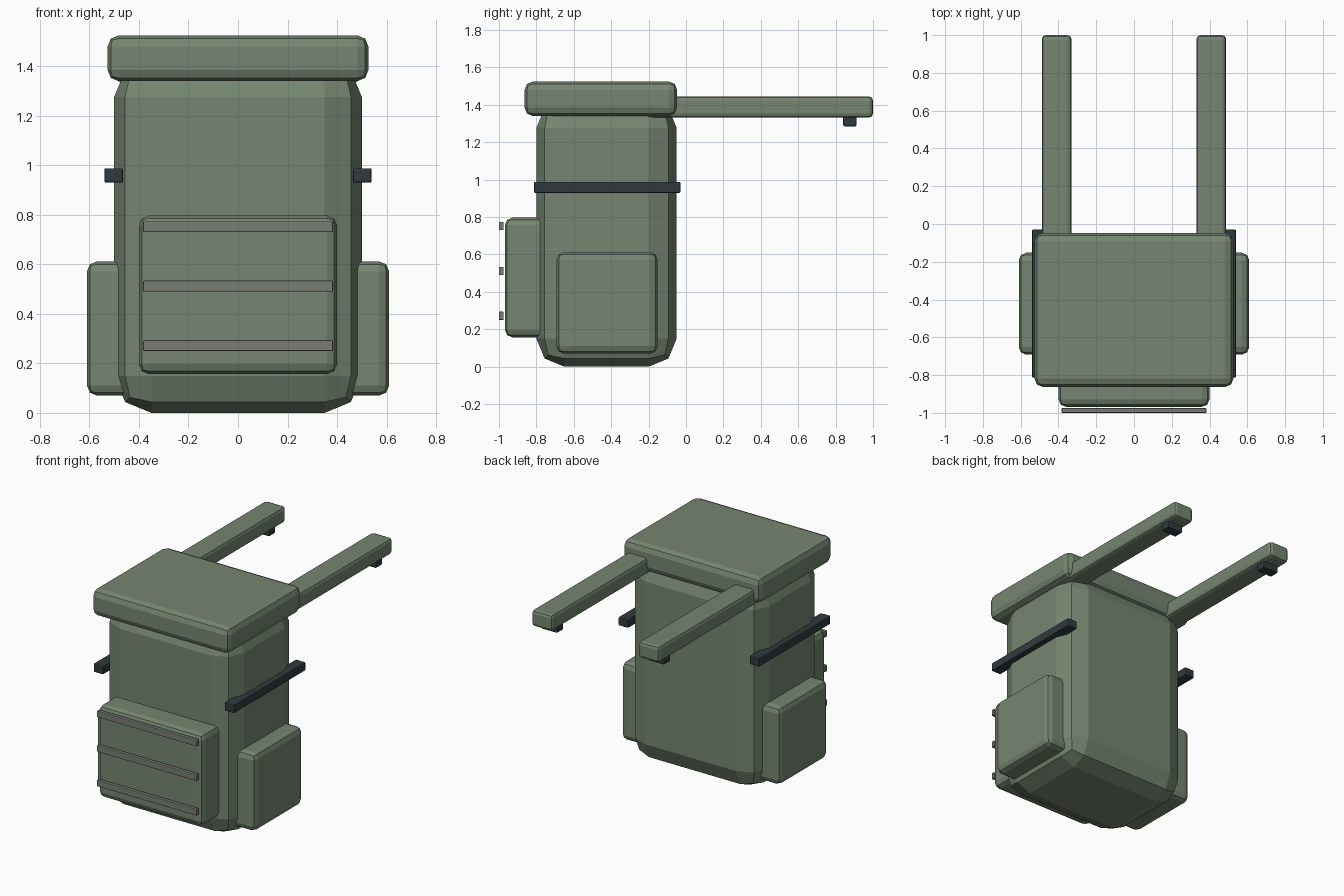
import bpy, bmesh
from mathutils import Vector

if "Cube" in bpy.data.objects:
    bpy.data.objects.remove(bpy.data.objects["Cube"])


def material(name, rgb):
    m = bpy.data.materials.new(name)
    m.diffuse_color = (*rgb, 1)
    m.use_nodes = True
    m.node_tree.nodes["Principled BSDF"].inputs["Base Color"].default_value = m.diffuse_color
    return m


canvas = material("green_canvas", (0.18, 0.235, 0.165))
webbing = material("dark_webbing", (0.03, 0.042, 0.048))
trim = material("grey_trim", (0.19, 0.205, 0.175))


def box(name, x, y, z, bevel, mat, segments=2):
    """Rounded box spanning the given (min, max) ranges."""
    lo, hi = Vector((x[0], y[0], z[0])), Vector((x[1], y[1], z[1]))
    size, mid = hi - lo, (lo + hi) / 2
    bm = bmesh.new()
    bmesh.ops.create_cube(bm, size=1)
    for v in bm.verts:
        v.co = Vector(a * b for a, b in zip(v.co, size))
    bmesh.ops.bevel(bm, geom=bm.edges[:], offset=bevel, segments=segments,
                    profile=0.5, affect='EDGES', clamp_overlap=True)
    mesh = bpy.data.meshes.new(name)
    bm.to_mesh(mesh)
    bm.free()
    mesh.materials.append(mat)
    ob = bpy.data.objects.new(name, mesh)
    ob.location = mid
    bpy.context.collection.objects.link(ob)
    return ob


def pair(name, x, *args, **kw):
    """Box on the right side and its mirror on the left."""
    box("right_" + name, x, *args, **kw)
    box("left_" + name, (-x[1], -x[0]), *args, **kw)


# Main bag and lid
box("main_bag", (-0.5, 0.5), (-0.8, -0.05), (0, 1.427), 0.15, canvas)
box("top_lid", (-0.527, 0.527), (-0.863, -0.047), (1.34, 1.525), 0.045, canvas)

# Pockets
box("front_pocket", (-0.4, 0.4), (-0.968, -0.7), (0.157, 0.797), 0.04, canvas)
pair("side_pocket", (0.41, 0.61), (-0.692, -0.152), (0.07, 0.612), 0.04, canvas)

# Horizontal trim strips across the front pocket
for i, z in enumerate((0.272, 0.512, 0.752)):
    box(f"pocket_strip_{i + 1}", (-0.383, 0.383), (-1.0, -0.975),
        (z - 0.022, z + 0.022), 0.004, trim)

# Compression straps on the sides
pair("compression_strap", (0.465, 0.54), (-0.813, -0.03), (0.93, 0.988), 0.006, webbing)

# Shoulder straps with buckles underneath
pair("shoulder_strap", (0.331, 0.488), (-0.215, 1.0), (1.332, 1.445), 0.022, canvas)
pair("strap_buckle", (0.35, 0.47), (0.84, 0.912), (1.285, 1.345), 0.008, webbing)
